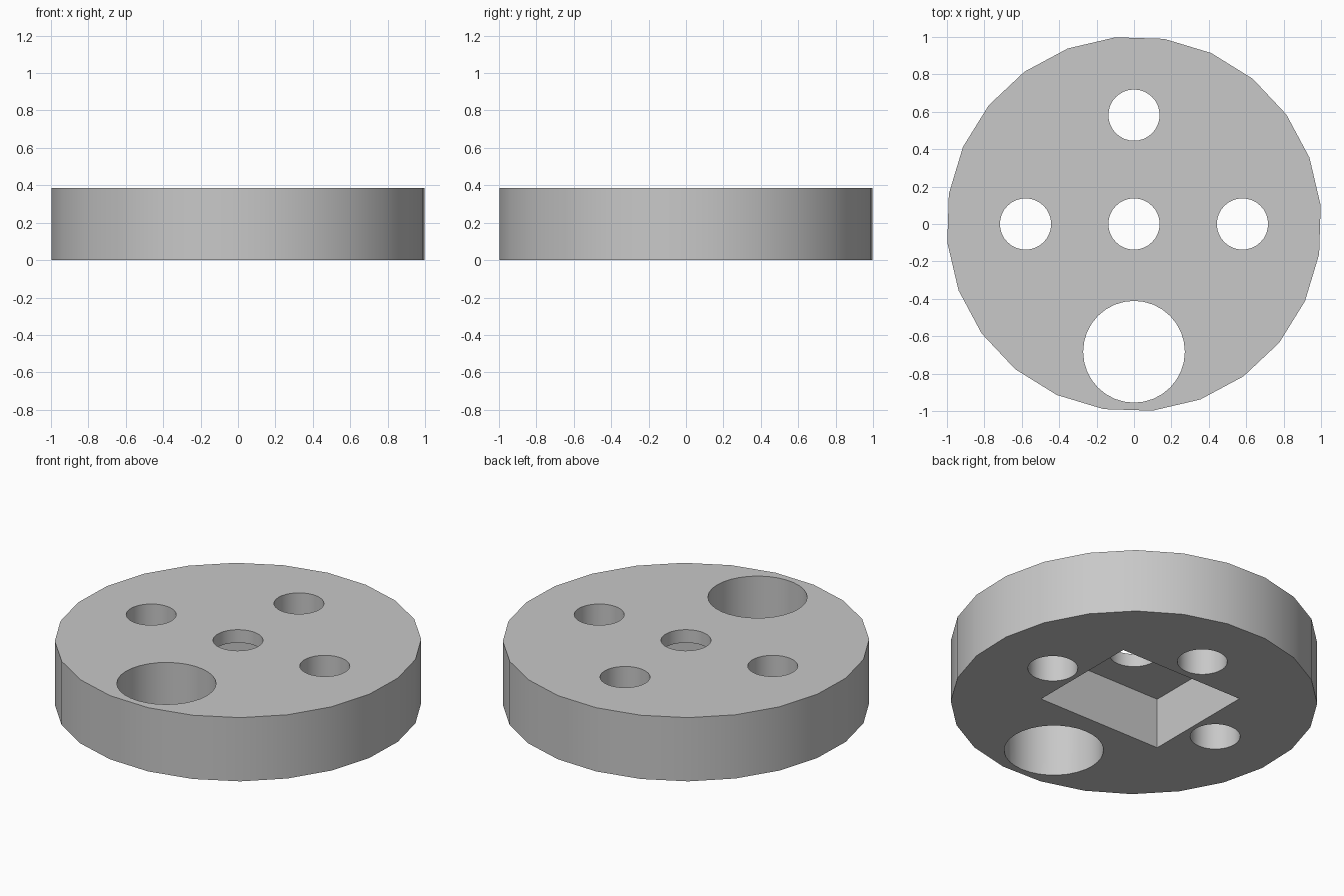
import bpy
import math

HEIGHT = 0.385

cube = bpy.data.objects.get("Cube")
if cube:
    bpy.data.objects.remove(cube, do_unlink=True)

# Single plain grey
grey = bpy.data.materials.new("plain_grey")
grey.use_nodes = True
colour = (0.58, 0.58, 0.58, 1)
grey.diffuse_color = colour
grey.node_tree.nodes["Principled BSDF"].inputs["Base Color"].default_value = colour


def cylinder(name, x, y, radius, depth, sides, turn=0):
    bpy.ops.mesh.primitive_cylinder_add(
        vertices=sides, radius=radius, depth=depth,
        location=(x, y, HEIGHT / 2), rotation=(0, 0, math.radians(turn)))
    obj = bpy.context.object
    obj.name = name
    obj.data.materials.append(grey)
    return obj


def cut(target, cutter):
    cutter.hide_render = True
    mod = target.modifiers.new(cutter.name, 'BOOLEAN')
    mod.operation = 'DIFFERENCE'
    mod.solver = 'EXACT'
    mod.object = cutter
    bpy.context.view_layer.objects.active = target
    bpy.ops.object.modifier_apply(modifier=mod.name)
    bpy.data.objects.remove(cutter, do_unlink=True)


# Disc body
disc = cylinder("disc_body", 0, 0, 1.003, HEIGHT, 24, 5.7)

# Rectangular pocket in the underside, leaving a thin top plate
pocket_top = 0.306
pocket_bottom = -0.1
bpy.ops.mesh.primitive_cube_add(
    size=1, location=(0, 0.053, (pocket_top + pocket_bottom) / 2))
pocket = bpy.context.object
pocket.name = "pocket_cutter"
pocket.scale = (0.83, 0.7, pocket_top - pocket_bottom)
pocket.data.materials.append(grey)
bpy.context.view_layer.update()
cut(disc, pocket)

# Centre hole, three outer holes and the large hole at the front
holes = [(0, 0, 0.137), (0.58, 0, 0.137), (-0.58, 0, 0.137),
         (0, 0.582, 0.137), (0, -0.683, 0.272)]
for x, y, radius in holes:
    cut(disc, cylinder("hole_cutter", x, y, radius, 1, 32))

# Smooth round walls, crisp rims
bpy.ops.object.select_all(action='DESELECT')
disc.select_set(True)
bpy.context.view_layer.objects.active = disc
bpy.ops.object.shade_smooth_by_angle(angle=math.radians(30))
